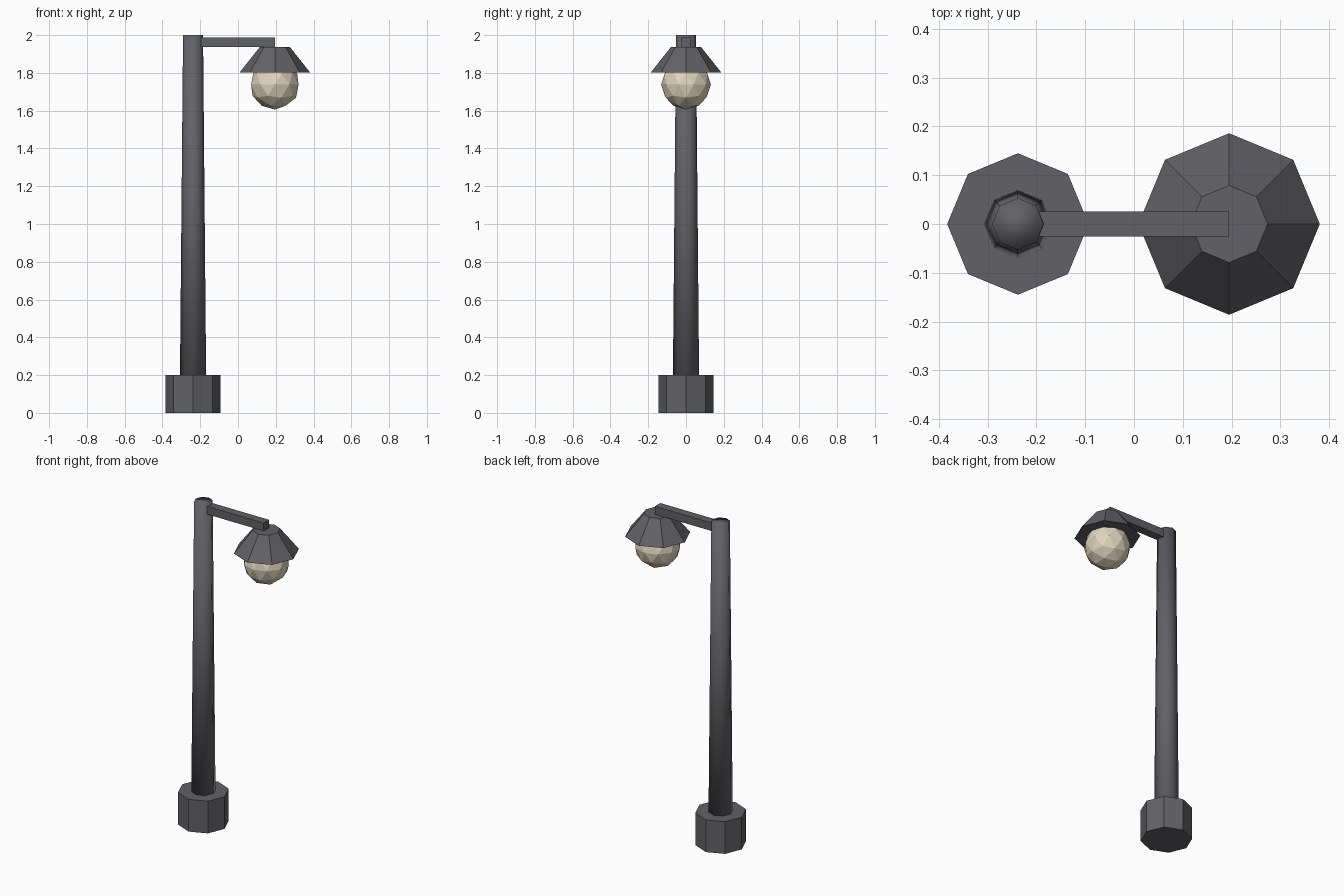
import bpy
import math

default = bpy.data.objects.get("Cube")
if default:
    bpy.data.objects.remove(default, do_unlink=True)


def material(name, rgb):
    mat = bpy.data.materials.new(name)
    mat.use_nodes = True
    color = (*rgb, 1.0)
    mat.diffuse_color = color
    mat.node_tree.nodes["Principled BSDF"].inputs["Base Color"].default_value = color
    return mat


METAL = material("dark grey metal", (0.12, 0.12, 0.135))
GLASS = material("warm cream glass", (0.74, 0.66, 0.51))

POLE_X = -0.238
LAMP_X = 0.195


def finish(name, mat, smooth=False):
    obj = bpy.context.object
    obj.name = obj.data.name = name
    obj.data.materials.append(mat)
    if smooth:
        bpy.ops.object.shade_smooth()
    else:
        bpy.ops.object.shade_flat()
    return obj


def octagon(name, x, z0, z1, r0, r1, smooth=False):
    """Eight-sided tapered prism with corners on the axes."""
    bpy.ops.mesh.primitive_cone_add(vertices=8, radius1=r0, radius2=r1, depth=z1 - z0,
                                    location=(x, 0, (z0 + z1) / 2))
    return finish(name, METAL, smooth)


# Foot, tapered pole and lamp shade
octagon("base", POLE_X, 0, 0.2, 0.145, 0.145)
octagon("pole", POLE_X, 0.002, 2.0, 0.071, 0.053, smooth=True)
octagon("lamp_shade", LAMP_X, 1.803, 1.938, 0.186, 0.079)

# Horizontal arm from the pole to the middle of the shade
ARM_START = -0.195
bpy.ops.mesh.primitive_cube_add(size=1, location=((ARM_START + LAMP_X) / 2, 0, 1.963))
bpy.context.object.scale = (LAMP_X - ARM_START, 0.052, 0.05)
bpy.ops.object.transform_apply(location=False, rotation=False, scale=True)
finish("arm", METAL)

# Faceted bulb below the shade
bpy.ops.mesh.primitive_ico_sphere_add(subdivisions=2, radius=0.132,
                                      location=(LAMP_X, 0, 1.738))
finish("bulb", GLASS)
